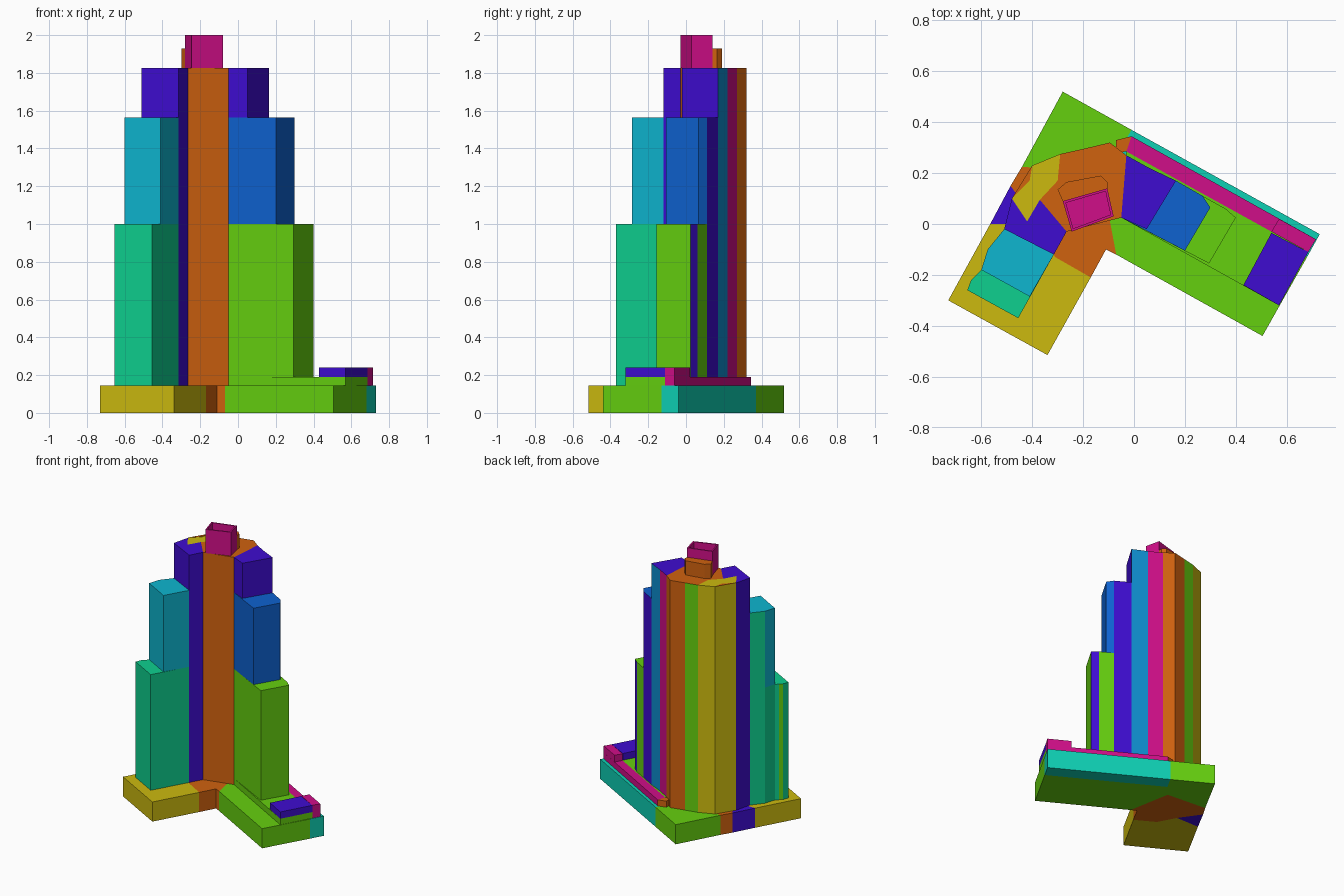
import bpy, bmesh

if "Cube" in bpy.data.objects:
    bpy.data.objects.remove(bpy.data.objects["Cube"], do_unlink=True)


def linear(c):
    c /= 255
    return c / 12.92 if c <= 0.04045 else ((c + 0.055) / 1.055) ** 2.4


# One letter per flat colour
PALETTE = {
    "Y": ("yellow", (204, 186, 15)),
    "O": ("orange", (208, 98, 15)),
    "G": ("green", (101, 208, 15)),
    "P": ("purple", (62, 12, 208)),
    "K": ("pink", (208, 14, 136)),
    "T": ("turquoise", (14, 208, 180)),
    "C": ("cyan", (14, 182, 208)),
    "B": ("blue", (14, 98, 208)),
    "E": ("emerald", (14, 208, 143)),
    "A": ("azure", (14, 143, 208)),
}
MATS = {}
for key, (name, rgb) in PALETTE.items():
    mat = bpy.data.materials.new(name)
    mat.use_nodes = True
    col = tuple(linear(c) for c in rgb) + (1.0,)
    mat.diffuse_color = col
    mat.node_tree.nodes["Principled BSDF"].inputs["Base Color"].default_value = col
    MATS[key] = mat


def prism(name, pts, z0, z1, main, sides=None, well=0.0):
    """Extrude an outline; sides gives one colour letter per outline edge."""
    sides = sides or main * len(pts)
    keys = list(dict.fromkeys(main + sides))
    bm = bmesh.new()
    low = [bm.verts.new((x, y, z0)) for x, y in pts]
    high = [bm.verts.new((x, y, z1)) for x, y in pts]
    bm.faces.new(low[::-1])
    top = bm.faces.new(high)
    n = len(pts)
    for i in range(n):
        j = (i + 1) % n
        face = bm.faces.new((low[i], low[j], high[j], high[i]))
        face.material_index = keys.index(sides[i])
    bmesh.ops.recalc_face_normals(bm, faces=bm.faces[:])
    if well:  # sink the middle of the top, leaving a parapet
        bmesh.ops.inset_region(bm, faces=[top], thickness=0.014)
        hole = bmesh.ops.extrude_face_region(bm, geom=[top])
        verts = [g for g in hole["geom"] if isinstance(g, bmesh.types.BMVert)]
        bmesh.ops.translate(bm, verts=verts, vec=(0, 0, -well))
        if top.is_valid:
            bmesh.ops.delete(bm, geom=[top], context="FACES_ONLY")
        bmesh.ops.recalc_face_normals(bm, faces=bm.faces[:])
    mesh = bpy.data.meshes.new(name)
    bm.to_mesh(mesh)
    bm.free()
    for k in keys:
        mesh.materials.append(MATS[k])
    obj = bpy.data.objects.new(name, mesh)
    bpy.context.collection.objects.link(obj)
    return obj


BASE, STEP, LOW, MID, ROOF = 0.145, 0.19, 1.0, 1.565, 1.825

# L-shaped base slab, split by colour
prism("base_long_wing", [(-0.07, -0.12), (0.505, -0.44), (0.68, -0.13), (-0.06, 0.28),
      (-0.01, 0.37), (-0.28, 0.52), (-0.44, 0.225), (-0.13, 0.2)], 0, BASE, "G")
prism("base_back_strip", [(-0.06, 0.28), (0.68, -0.13), (0.73, -0.04), (-0.01, 0.37)],
      0, BASE, "T")
prism("base_corner", [(-0.44, 0.225), (-0.485, 0.15), (-0.38, 0.0), (-0.31, -0.13),
      (-0.17, -0.21), (-0.11, -0.10), (-0.07, -0.12), (-0.13, 0.2)], 0, BASE, "O")
prism("base_side_wedge", [(-0.485, 0.15), (-0.565, 0.0), (-0.38, 0.0)], 0, BASE, "P")
prism("base_short_wing", [(-0.565, 0.0), (-0.73, -0.30), (-0.34, -0.515), (-0.17, -0.21),
      (-0.31, -0.13), (-0.38, 0.0)], 0, BASE, "Y")

# Low podium behind and beside the long wing
prism("podium", [(-0.05, 0.025), (0.57, -0.32), (0.685, -0.11), (-0.03, 0.285)],
      BASE, STEP, "G")
prism("podium_end_block", [(0.43, -0.24), (0.57, -0.32), (0.685, -0.11), (0.54, -0.035)],
      STEP, 0.24, "P")
prism("back_wall", [(-0.03, 0.285), (0.685, -0.11), (0.715, -0.06), (-0.01, 0.345)],
      BASE, STEP, "K")
prism("back_wall_raised_end", [(0.54, -0.03), (0.685, -0.11), (0.715, -0.06), (0.57, 0.02)],
      STEP, 0.24, "K")
prism("back_wall_start", [(-0.07, 0.28), (-0.03, 0.285), (-0.01, 0.345), (-0.07, 0.33)],
      BASE, STEP, "O")

# Central shaft
prism("core", [(-0.265, -0.03), (-0.05, 0.025), (-0.03, 0.27), (-0.095, 0.32),
      (-0.2, 0.295), (-0.29, 0.275), (-0.30, 0.17), (-0.37, 0.095)],
      BASE, ROOF, "O", "OOOOGOOO")
prism("core_rear_bay", [(-0.29, 0.275), (-0.4, 0.23), (-0.48, 0.1), (-0.42, 0.01),
      (-0.37, 0.095), (-0.30, 0.17)], BASE, ROOF, "Y")
prism("roof_edge_plate", [(-0.4, 0.23), (-0.48, 0.1), (-0.41, 0.17)],
      ROOF, ROOF + 0.002, "O")
prism("short_wing_shaft", [(-0.265, -0.03), (-0.37, 0.095), (-0.42, 0.01), (-0.48, 0.1),
      (-0.51, -0.02), (-0.315, -0.12)], BASE, ROOF, "P")

# Stepped tiers of the long wing, sharing one faceted rear wall
inner, rear = (-0.05, 0.025), [(0.165, 0.17), (0.06, 0.22), (-0.03, 0.27)]
prism("long_wing_low_tier", [inner, (0.295, -0.155), (0.4, 0.025), (0.36, 0.06),
      (0.27, 0.11)] + rear, BASE, LOW, "G", "GGPGPAKG")
prism("long_wing_middle_tier", [inner, (0.2, -0.105), (0.30, 0.065), (0.27, 0.11)] + rear,
      LOW, MID, "B", "BBBPAKB")
prism("long_wing_high_tier", [inner, (0.05, -0.02)] + rear, MID, ROOF, "P", "PPAKP")

# Stepped tiers of the short wing
joint = [(-0.575, -0.1), (-0.51, -0.02), (-0.315, -0.12)]
prism("short_wing_low_tier", [(-0.455, -0.37), (-0.655, -0.26), (-0.64, -0.22),
      (-0.62, -0.2), (-0.6, -0.18)] + joint, BASE, LOW, "E", "EEGEEEEE")
prism("short_wing_middle_tier", [(-0.41, -0.285), (-0.6, -0.18)] + joint,
      LOW, MID, "C", "CCECC")

# Rooftop crown
prism("crown_rear", [(-0.3, 0.135), (-0.265, 0.165), (-0.13, 0.19), (-0.105, 0.165),
      (-0.105, 0.14), (-0.28, 0.09)], ROOF, 1.93, "O")
prism("crown_box", [(-0.28, 0.09), (-0.245, -0.03), (-0.08, 0.03), (-0.105, 0.14)],
      ROOF, 2.0, "K", well=0.06)
